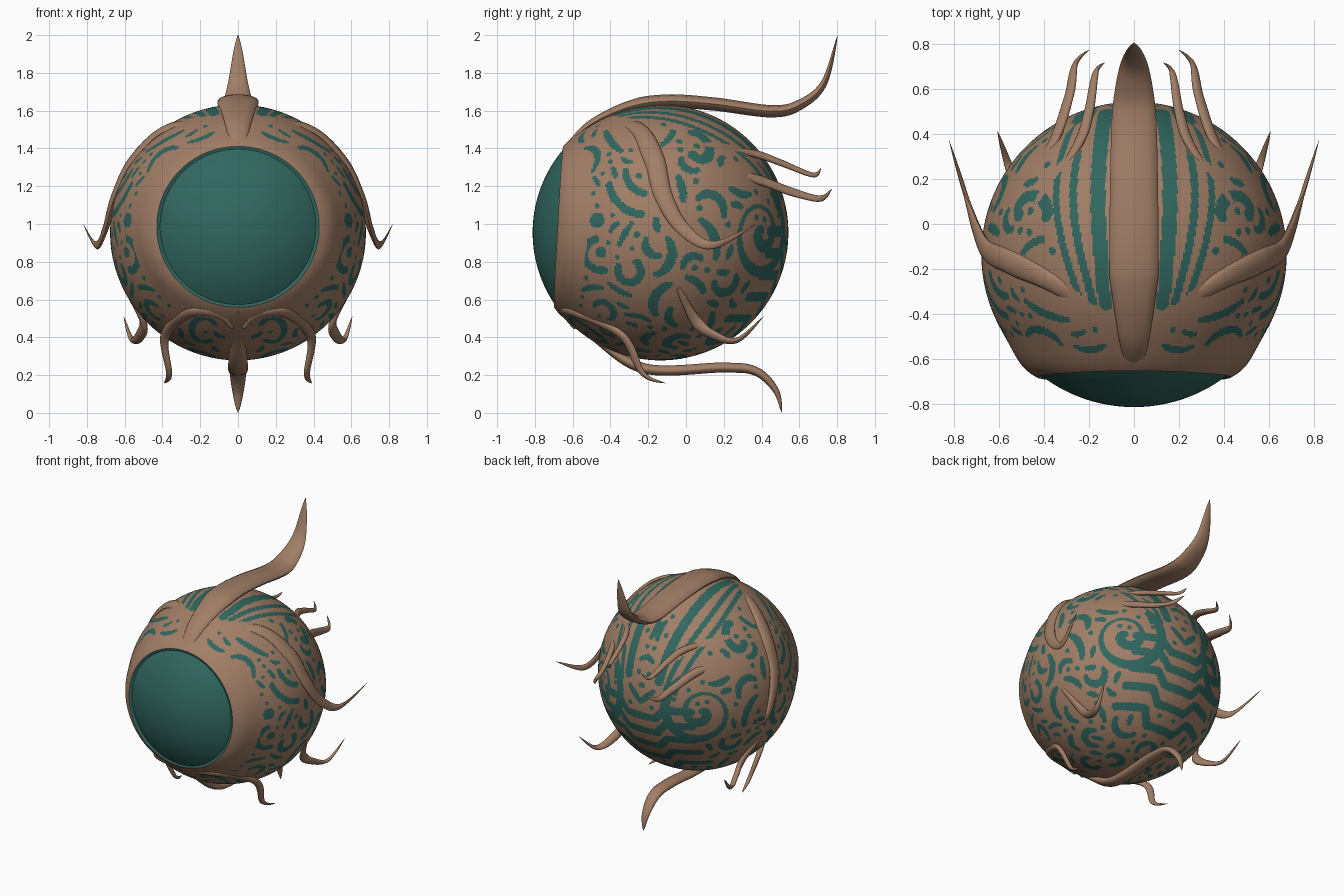
import bpy, bmesh, math, random
from mathutils import Vector, Matrix, kdtree

if "Cube" in bpy.data.objects:
    bpy.data.objects.remove(bpy.data.objects["Cube"])

C, R = Vector((0, -0.135, 0.955)), 0.677
TILT = math.radians(86.8)
AXIS = Vector((0, -math.sin(TILT), math.cos(TILT)))   # eye direction
EYE = 38.25                                           # eye opening, degrees
random.seed(4)


def material(name, rgb):
    m = bpy.data.materials.new(name)
    m.diffuse_color = (*rgb, 1)
    m.use_nodes = True
    m.node_tree.nodes["Principled BSDF"].inputs["Base Color"].default_value = m.diffuse_color
    return m


BROWN = material("brown_shell", (0.36, 0.21, 0.135))
TEAL = material("deep_teal", (0.031, 0.135, 0.115))


def spline(pts, n=14):
    """Catmull-Rom curve through the points."""
    q = [Vector(p) for p in pts]
    q = [q[0]] + q + [q[-1]]
    out = []
    for a, b, c, d in zip(q, q[1:], q[2:], q[3:]):
        for k in range(n):
            t = k / n
            out.append(0.5 * (2 * b + (c - a) * t + (2 * a - 5 * b + 4 * c - d) * t * t
                              + (3 * b - a - 3 * c + d) * t ** 3))
    return out + [q[-1]]


def finish(bm, name, mats):
    me = bpy.data.meshes.new(name)
    bm.to_mesh(me)
    bm.free()
    for m in mats:
        me.materials.append(m)
    ob = bpy.data.objects.new(name, me)
    bpy.context.collection.objects.link(ob)
    bpy.context.view_layer.objects.active = ob
    ob.select_set(True)
    bpy.ops.object.shade_smooth_by_angle(angle=math.radians(50))
    ob.select_set(False)


kept = []     # ridge samples under which the orb stays brown


def tendril(name, pts, width, height, power, sign=1, sides=14):
    """Elliptical sweep lying on the orb, swelling from the root and tapering to the tip."""
    path = spline(pts)
    last = len(path) - 1
    bm = bmesh.new()
    rings, prev = [], None
    for i, c in enumerate(path):
        f = i / last
        size = max(.03, min(1, .35 + 2.2 * f) * (1 - f ** power))
        t = (path[min(i + 1, last)] - path[max(i - 1, 0)]).normalized()
        s = t.cross((c - C).normalized())
        if prev and (s.length < .15 or abs(s.normalized().dot(prev)) < .3):
            s = prev - t * prev.dot(t)
        s.normalize()
        if prev and s.dot(prev) < 0:
            s = -s
        prev = s
        up = s.cross(t)
        ring = []
        for k in range(sides):
            a = 2 * math.pi * k / sides
            v = c + (s * width * math.cos(a) + up * height * math.sin(a)) * size
            ring.append(bm.verts.new((v.x * sign, v.y, v.z)))
        rings.append(ring)
        if (c - C).length < R + .05:
            kept.append((c - C, width * size + .006))
    for a, b in zip(rings, rings[1:]):
        for k in range(sides):
            bm.faces.new((a[k], a[(k + 1) % sides], b[(k + 1) % sides], b[k]))
    bm.faces.new(rings[0])
    bm.faces.new(rings[-1])
    bmesh.ops.recalc_face_normals(bm, faces=bm.faces)
    finish(bm, name, [BROWN])


def pair(name, pts, *shape):
    tendril("right_" + name, pts, *shape)
    tendril("left_" + name, pts, *shape, -1)


# Horns on the centre line, as y, z profiles
top = [(-.62, 1.42), (-.5, 1.53), (-.3, 1.62), (-.1, 1.65), (.15, 1.635), (.45, 1.597),
       (.6, 1.63), (.73, 1.745), (.803, 2)]
tendril("top_horn", [(0, y, z) for y, z in top], .11, .037, 5)
low = [(-.675, .54), (-.5, .41), (-.22, .235), (.2, .24), (.37, .22), (.475, .12), (.507, .002)]
tendril("bottom_horn", [(0, y, z) for y, z in low], .052, .028, 5)

# Ridges ending in curled tendrils
pair("side_tendril", [(.03, -.48, 1.51), (.35, -.27, 1.515), (.55, -.17, 1.345), (.65, -.12, 1.15),
                      (.7, -.02, .98), (.75, .14, .888), (.82, .37, 1)], .058, .026, 2.5)
pair("upper_back_tendril", [(.42, .1, 1.41), (.25, .35, 1.375), (.2, .5, 1.325),
                            (.17, .67, 1.26), (.13, .715, 1.295)], .026, .018, 3)
pair("lower_back_tendril", [(.54, .12, 1.25), (.37, .34, 1.245), (.29, .56, 1.17),
                            (.26, .71, 1.135), (.2, .772, 1.185)], .03, .019, 3)
pair("lower_side_tendril", [(.6, -.04, .66), (.505, .05, .49), (.515, .14, .415),
                            (.56, .27, .385), (.605, .41, .51)], .033, .02, 3)
pair("front_tendril", [(.03, -.59, .45), (.1, -.635, .52), (.25, -.6, .535), (.385, -.34, .41),
                       (.365, -.23, .21), (.39, -.11, .157)], .031, .021, 4)

# Orb with its poles on the eye axis, so one row of edges is the eye rim
bm = bmesh.new()
bmesh.ops.create_uvsphere(bm, u_segments=480, v_segments=240, radius=R,
                          matrix=Matrix.Translation(C) @ Matrix.Rotation(TILT, 4, 'X'))
state, kd = [], kdtree.KDTree(len(bm.faces))     # 0 free, 1 teal, 2 kept brown
for i, f in enumerate(bm.faces):
    d = (f.calc_center_median() - C).normalized()
    kd.insert(d * R, i)
    ang = math.degrees(d.angle(AXIS))
    sideways = d.x ** 2 / (d.x ** 2 + d.z ** 2 + 1e-6)
    state.append(1 if ang < EYE else 2 if ang < 43.5 + 12 * sideways else 0)
kd.balance()


def paint(d, r, value=1):
    for s in (1, -1):
        for _, i, _ in kd.find_range(Vector((d.x * s, d.y, d.z)).normalized() * R, r):
            if state[i] == 0:
                state[i] = value


def lift(view, a, b):
    """Direction on the orb seen at a, b in a view."""
    a -= C.y if view == "side" else 0
    b -= C.y if view == "top" else C.z
    c = math.sqrt(max(.0004, R * R - a * a - b * b))
    return Vector({"top": (a, b, c), "side": (c, a, b), "front": (a, -c, b), "back": (a, c, b)}[view])


for d, w in kept:
    paint(d, w, 2)

# Long stripes beside the top horn
for x, bulge, half in ((.125, .035, .034), (.18, .09, .019), (.235, .11, .017)):
    for k in range(90):
        t = k / 89
        paint(lift("top", x + bulge * math.sin(math.pi * t ** .85), .5 - .85 * t), half)

# Stepped bands at the lower back
for j in range(5):
    for k in range(40):
        x = .35 * k / 39
        step = min(1, max(0, x / .07 - 1.6))
        paint(lift("back", x, .42 + .115 * j + .08 * step), .029)

# Curled marks: view, centre, radius, start angle, sweep, half width
for view, a, b, r, start, sweep, half in (
        ("top", .45, .06, .065, 200, -220, .03), ("top", .4, -.17, .1, 85, -80, .018),
        ("side", -.45, .84, .085, 110, 170, .022), ("side", -.45, .85, .01, 0, 360, .02),
        ("side", -.47, 1.02, .01, 0, 360, .032), ("side", -.3, .75, .06, 160, 250, .022),
        ("side", -.22, 1.24, .19, 190, 75, .021), ("side", -.2, 1.28, .12, 180, 80, .02),
        ("front", .18, .44, .065, 150, -270, .018), ("front", .33, .42, .03, 60, 150, .015)):
    for k in range(40):
        t = math.radians(start + sweep * k / 39)
        paint(lift(view, a + r * math.cos(t), b + r * math.sin(t)), half)

# Large spiral on each rear quarter
n = Vector((.6, .8, 0))
u, v = Vector((-.8, .6, 0)), Vector((0, 0, 1))
for k in range(260):
    t = k / 259
    a, r = 2.2 + t * 11.5, .015 + .25 * t
    paint(n * math.sqrt(R * R - r * r) + u * r * math.cos(a) + v * r * math.sin(a), .024 + .012 * math.sin(t * 9))

# Fill the rest with packed curved leaf marks, long ones first
for tries, steps, half in ((500, 13, .026), (900, 8, .022), (1400, 4, .019), (1800, 1, .016)):
    for _ in range(tries):
        d = Vector((abs(random.gauss(0, 1)), random.gauss(0, 1), random.gauss(0, 1))).normalized()
        t = d.orthogonal().normalized()
        t.rotate(Matrix.Rotation(random.uniform(0, 6.28), 3, d))
        bend = random.uniform(-.35, .35)
        size = half * (.85 if d.y < -.2 else 1.1)
        marks = []
        for k in range(steps):
            w = size * (.6 + .4 * math.sin(math.pi * (k + .5) / steps))
            if d.x < 0 or any(state[i] for _, i, _ in kd.find_range(d * R, w + .022)):
                break
            marks.append((d.copy(), w))
            d = (d + t * .028).normalized()
            t.rotate(Matrix.Rotation(bend, 3, d))
            t = (t - d * t.dot(d)).normalized()
        else:
            for p, w in marks:
                paint(p, w)

for i, f in enumerate(bm.faces):
    f.material_index = 1 if state[i] == 1 else 0
# Raised collar around the eye
for vert in bm.verts:
    d = (vert.co - C).normalized()
    ang = math.degrees(d.angle(AXIS))
    if ang > EYE - .2:
        s = d.x ** 2 / (d.x ** 2 + d.z ** 2 + 1e-6)
        vert.co += d * (.012 + .012 * s) * math.exp(-((ang - EYE - 5 * s) / 9) ** 2)
finish(bm, "patterned_orb", [BROWN, TEAL])
